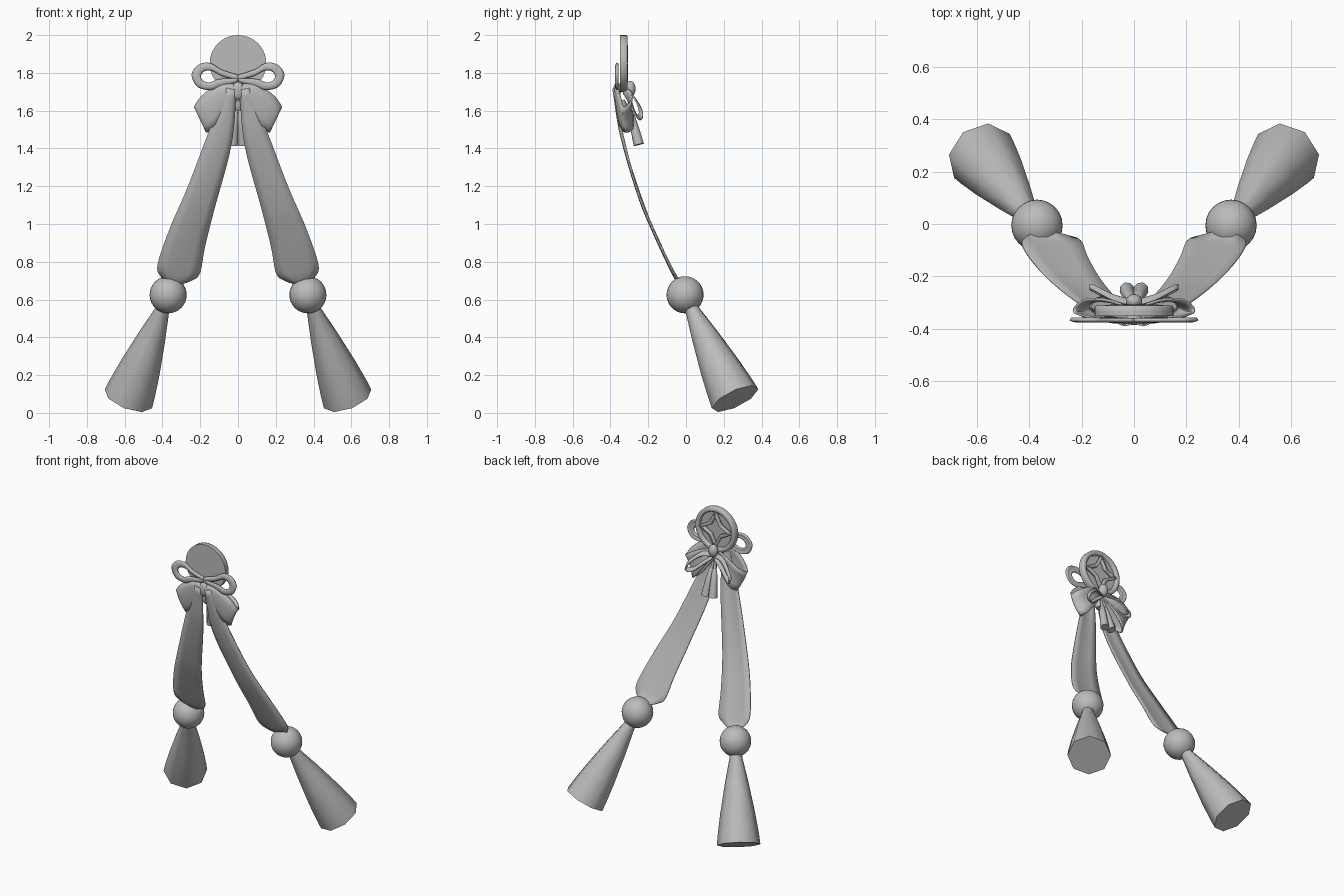
import bpy, bmesh, math
from mathutils import Vector

cube = bpy.data.objects.get("Cube")
if cube:
    bpy.data.objects.remove(cube)

GREY = (0.5, 0.5, 0.5, 1)
mat = bpy.data.materials.new("plain grey")
mat.use_nodes = True
mat.diffuse_color = GREY
mat.node_tree.nodes["Principled BSDF"].inputs["Base Color"].default_value = GREY


def finish(name, bm, mirror=False, thick=0, angle=40):
    bmesh.ops.recalc_face_normals(bm, faces=bm.faces)
    me = bpy.data.meshes.new(name)
    bm.to_mesh(me)
    bm.free()
    me.materials.append(mat)
    ob = bpy.data.objects.new(name, me)
    bpy.context.collection.objects.link(ob)
    bpy.ops.object.select_all(action='DESELECT')
    ob.select_set(True)
    bpy.context.view_layer.objects.active = ob
    bpy.ops.object.shade_smooth_by_angle(angle=math.radians(angle))
    if thick:
        s = ob.modifiers.new("Thickness", 'SOLIDIFY')
        s.thickness, s.offset = thick, 0
    if mirror:
        ob.modifiers.new("Mirror", 'MIRROR')
    return ob


def smooth_path(points, steps=6):
    """Catmull-Rom samples through the points."""
    p = [Vector(q) for q in points]
    p = [2 * p[0] - p[1]] + p + [2 * p[-1] - p[-2]]
    out = []
    for a, b, c, d in zip(p, p[1:], p[2:], p[3:]):
        for i in range(steps):
            t = i / steps
            out.append(0.5 * (2 * b + (c - a) * t + (2 * a - 5 * b + 4 * c - d) * t * t
                              + (3 * b - a - 3 * c + d) * t ** 3))
    return out + [p[-2]]


def band(name, rail_a, rail_b, thick=0.006, belly=0, mirror=True):
    """Cloth strip between two smooth rails, bulging forward by belly."""
    bm = bmesh.new()
    rows = []
    for a, b in zip(smooth_path(rail_a), smooth_path(rail_b)):
        rows.append([bm.verts.new(a.lerp(b, k / 4) - Vector((0, belly * math.sin(math.pi * k / 4), 0)))
                     for k in range(5)])
    for r, s in zip(rows, rows[1:]):
        for k in range(4):
            bm.faces.new((r[k], r[k + 1], s[k + 1], s[k]))
    return finish(name, bm, mirror, thick)


def turned(name, start, end, profile, sides, mirror=True, closed=False, angle=50):
    """Round part along an axis from (position, radius) pairs."""
    start, end = Vector(start), Vector(end)
    axis = end - start
    rot = axis.to_track_quat('Z', 'Y')
    bm = bmesh.new()
    rings = []
    for t, r in profile:
        rings.append([bm.verts.new(start + axis * t + rot @ Vector(
            (r * math.cos(2 * math.pi * i / sides), r * math.sin(2 * math.pi * i / sides), 0)))
            for i in range(sides)])
    pairs = list(zip(rings, rings[1:])) + ([(rings[-1], rings[0])] if closed else [])
    for r, s in pairs:
        for i in range(sides):
            j = (i + 1) % sides
            bm.faces.new((r[i], r[j], s[j], s[i]))
    if not closed:
        bm.faces.new(rings[0])
        bm.faces.new(rings[-1])
    return finish(name, bm, mirror, angle=angle)


def ball(name, centre, radius, scale=(1, 1, 1), mirror=False):
    bm = bmesh.new()
    bmesh.ops.create_uvsphere(bm, u_segments=24, v_segments=16, radius=radius)
    for v in bm.verts:
        v.co = Vector(a * b for a, b in zip(v.co, scale)) + Vector(centre)
    return finish(name, bm, mirror)


# Coin: flat front plate, raised back rim and concave diamond frame
HUB = Vector((0, -0.35, 1.85))
turned("coin_plate", HUB, HUB + Vector((0, 0.018, 0)), [(0, 0.15), (1, 0.15)], 40, False)
turned("coin_rim", HUB, HUB + Vector((0, 0.04, 0)),
       [(0.3, 0.15), (0.85, 0.15), (1, 0.144), (1, 0.126), (0.85, 0.12), (0.3, 0.12)], 40, False, True)
for k in range(4):
    a0 = k * math.pi / 2

    def polar(radius, turn, y):
        a = a0 + turn * math.pi / 4
        return (radius * math.cos(a), y, HUB.z + radius * math.sin(a))
    shape = ((0.122, 0), (0.076, 0.5), (0.062, 1), (0.076, 1.5), (0.122, 2))
    band("coin_diamond_side", [polar(r, t, -0.322) for r, t in shape],
         [polar(r * 0.72, t, -0.318) for r, t in shape], 0.022, mirror=False)

# Small front bow: flat loops with round eyes
outer = [(0, 1.785), (0.09, 1.815), (0.15, 1.85), (0.21, 1.84), (0.243, 1.79),
         (0.215, 1.73), (0.15, 1.712), (0.09, 1.73), (0, 1.755)]
inner = [(0, 1.765), (0.08, 1.785), (0.135, 1.812), (0.175, 1.812), (0.198, 1.785),
         (0.185, 1.757), (0.15, 1.748), (0.1, 1.765), (0, 1.77)]
band("small_bow_loop", [(x, -0.362, z) for x, z in outer],
     [(x, -0.365, z) for x, z in inner], 0.012, 0.006)

# Big bow: one folded lobe on each side
band("big_bow_lobe",
     [(0.01, -0.365, 1.74), (0.1, -0.365, 1.74), (0.19, -0.35, 1.68), (0.23, -0.33, 1.62),
      (0.19, -0.29, 1.65), (0.1, -0.29, 1.7), (0.01, -0.32, 1.72)],
     [(0.01, -0.365, 1.68), (0.06, -0.36, 1.6), (0.125, -0.345, 1.51), (0.165, -0.315, 1.485),
      (0.13, -0.28, 1.51), (0.06, -0.285, 1.6), (0.01, -0.32, 1.68)], 0.008, 0.012)

# Back bow: narrow loops behind the big lobes
back = [(0.01, -0.31, 1.7), (0.08, -0.29, 1.69), (0.15, -0.255, 1.63), (0.165, -0.25, 1.585),
        (0.13, -0.27, 1.58), (0.07, -0.295, 1.63), (0.01, -0.31, 1.68)]
band("back_bow_loop", back, [(x, y + 0.02, z - 0.025) for x, y, z in back], 0.008)

# Knots and bead
ball("front_knot", (0, -0.365, 1.705), 0.045, (0.75, 0.45, 1.05))
ball("back_knot", (0, -0.295, 1.715), 0.035, (0.9, 0.8, 1.2))
turned("bead", (0, -0.345, 1.655), (0, -0.335, 1.605), [(0, 0.02), (0.5, 0.028), (1, 0.02)], 8, False)

# Small hanging tassels
turned("small_tassel", (0.008, -0.305, 1.64), (0.027, -0.25, 1.42),
       [(0, 0.008), (0.2, 0.009), (0.25, 0.016), (0.6, 0.024), (1, 0.029)], 8)

# Long ribbon tails
band("ribbon_tail",
     [(0.008, -0.375, 1.71), (0.035, -0.325, 1.42), (0.125, -0.215, 1.08), (0.175, -0.128, 0.88),
      (0.202, -0.065, 0.74), (0.25, -0.045, 0.7), (0.325, -0.025, 0.675)],
     [(0.06, -0.375, 1.72), (0.15, -0.34, 1.5), (0.265, -0.262, 1.2), (0.36, -0.175, 0.98),
      (0.425, -0.085, 0.79), (0.41, -0.05, 0.725), (0.37, -0.03, 0.7)], 0.006, 0.012)

# Balls and large tassels at the ribbon ends
JOIN = (0.37, -0.005, 0.625)
ball("ribbon_ball", JOIN, 0.098, mirror=True)
turned("large_tassel", JOIN, (0.58, 0.26, 0.075),
       [(0.08, 0.036), (0.16, 0.04), (0.4, 0.073), (0.7, 0.109), (0.9, 0.128), (1, 0.135)], 8)
